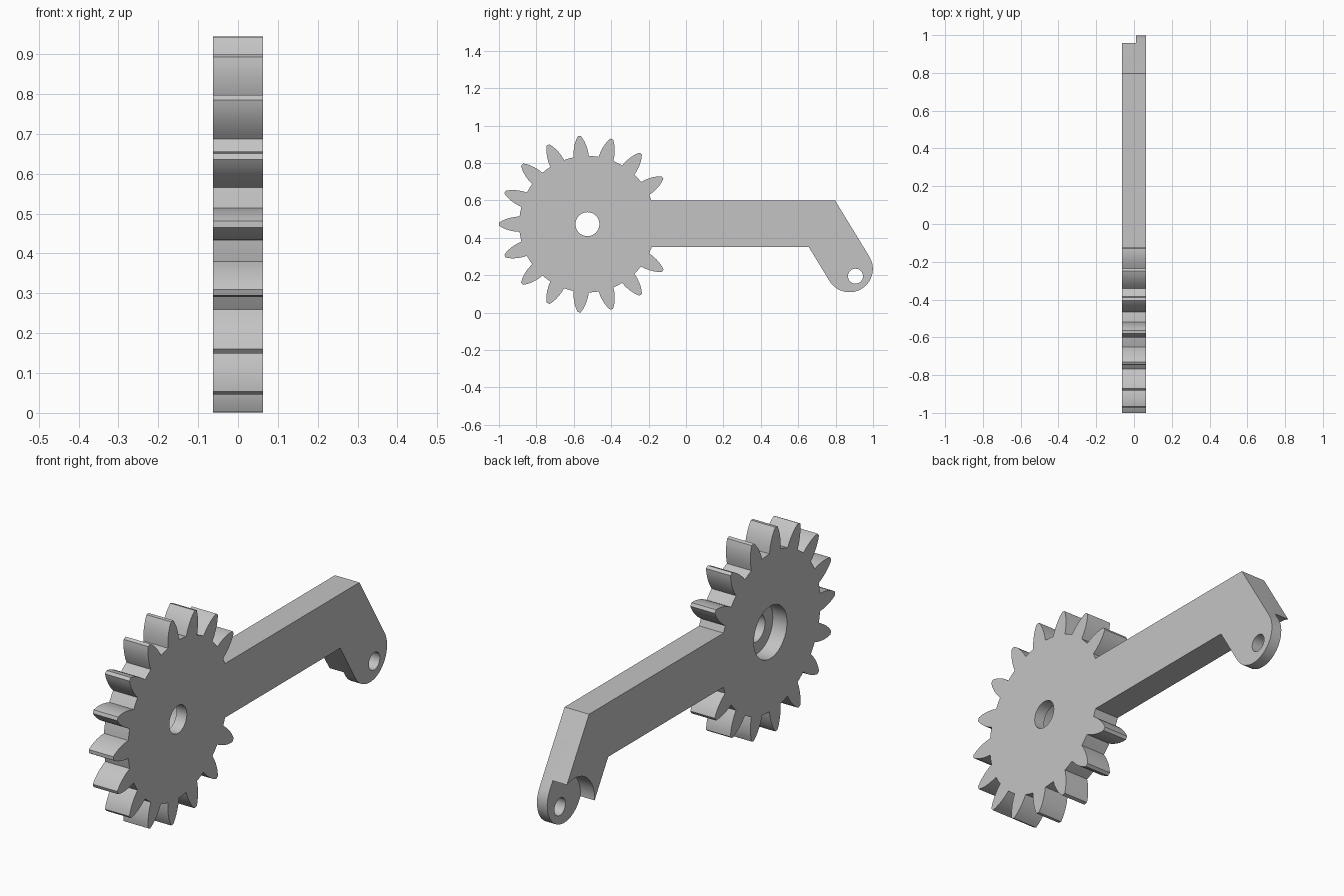
import bpy
import bmesh
from math import asin, cos, hypot, radians, sin, sqrt, tau
from mathutils import Matrix, Vector

if "Cube" in bpy.data.objects:
    bpy.data.objects.remove(bpy.data.objects["Cube"])

HALF = 0.0625            # half thickness of the plate
STEP = 0.01              # depth of the recessed floors
GEAR = Vector((-0.527, 0.473))
ROOT = 0.365
TEETH = 17
ARM_LOW, ARM_TOP = 0.35, 0.6
TIP = Vector((0.874, 0.234))
TIP_RADIUS = 0.125
PIVOT = Vector((0.906, 0.195))

grey = bpy.data.materials.new("plain grey")
grey.use_nodes = True
grey.diffuse_color = (0.55, 0.55, 0.55, 1)
grey.node_tree.nodes["Principled BSDF"].inputs["Base Color"].default_value = (0.55, 0.55, 0.55, 1)


def polar(centre, radius, angle):
    return centre + Vector((cos(angle), sin(angle))) * radius


def arm_start(z):
    """Point where an arm edge meets the gear root circle."""
    return Vector((GEAR.x + sqrt(ROOT ** 2 - (z - GEAR.y) ** 2), z))


# One flank of a tooth: radius and half width
flank = [(ROOT, 0.041), (0.39, 0.039), (0.415, 0.034), (0.437, 0.027),
         (0.455, 0.019), (0.468, 0.011), (0.473, 0.008)]
tooth = [(r, -asin(w / r)) for r, w in flank] + [(r, asin(w / r)) for r, w in reversed(flank)]

# Toothed rim; the two teeth facing the arm are left out
outline = []
for i in range(1, TEETH - 1):
    middle = (i + 0.5) * tau / TEETH
    outline += [polar(GEAR, r, middle + a) for r, a in tooth]
    if i < TEETH - 2:
        outline.append(polar(GEAR, ROOT, middle + tau / TEETH / 2))

# Straight arm, angled foot and its round end
outline += [arm_start(ARM_LOW), Vector((0.657, ARM_LOW))]
outline += [polar(TIP, TIP_RADIUS, radians(210 + a)) for a in range(0, 181, 9)]
outline += [Vector((0.797, ARM_TOP)), arm_start(ARM_TOP)]

bm = bmesh.new()
face = bm.faces.new([bm.verts.new((-HALF, p.x, p.y)) for p in outline])
side = bmesh.ops.extrude_face_region(bm, geom=[face])["geom"]
bmesh.ops.translate(bm, vec=(2 * HALF, 0, 0),
                    verts=[v for v in side if isinstance(v, bmesh.types.BMVert)])
bmesh.ops.recalc_face_normals(bm, faces=bm.faces)
mesh = bpy.data.meshes.new("gear_arm")
bm.to_mesh(mesh)
bm.free()
mesh.materials.append(grey)
body = bpy.data.objects.new("gear_arm", mesh)
bpy.context.collection.objects.link(body)
bpy.context.view_layer.objects.active = body
body.select_set(True)


def drill(name, centre, radius, x_end):
    """Cut a round hole from the -x side as far as x_end."""
    x_start = -2 * HALF
    cut = bmesh.new()
    place = Matrix.Translation(((x_start + x_end) / 2, centre.x, centre.y)) @ Matrix.Rotation(tau / 4, 4, "Y")
    bmesh.ops.create_cone(cut, cap_ends=True, segments=48, radius1=radius, radius2=radius,
                          depth=x_end - x_start, matrix=place)
    cut_mesh = bpy.data.meshes.new(name)
    cut.to_mesh(cut_mesh)
    cut.free()
    cut_mesh.materials.append(grey)
    cutter = bpy.data.objects.new(name, cut_mesh)
    cutter.hide_render = True
    bpy.context.collection.objects.link(cutter)
    mod = body.modifiers.new(name, "BOOLEAN")
    mod.operation = "DIFFERENCE"
    mod.solver = "EXACT"
    mod.object = cutter
    bpy.ops.object.modifier_apply(modifier=name)
    bpy.data.objects.remove(cutter)


# Gear bore with counterbore, and pivot hole in a thinned round end
drill("gear_bore", GEAR, 0.064, 2 * HALF)
drill("gear_counterbore", GEAR, 0.121, STEP)
drill("foot_recess", PIVOT, 0.15, STEP)
drill("pivot_hole", PIVOT, 0.04, 2 * HALF)

bpy.ops.object.shade_smooth_by_angle(angle=radians(30))
